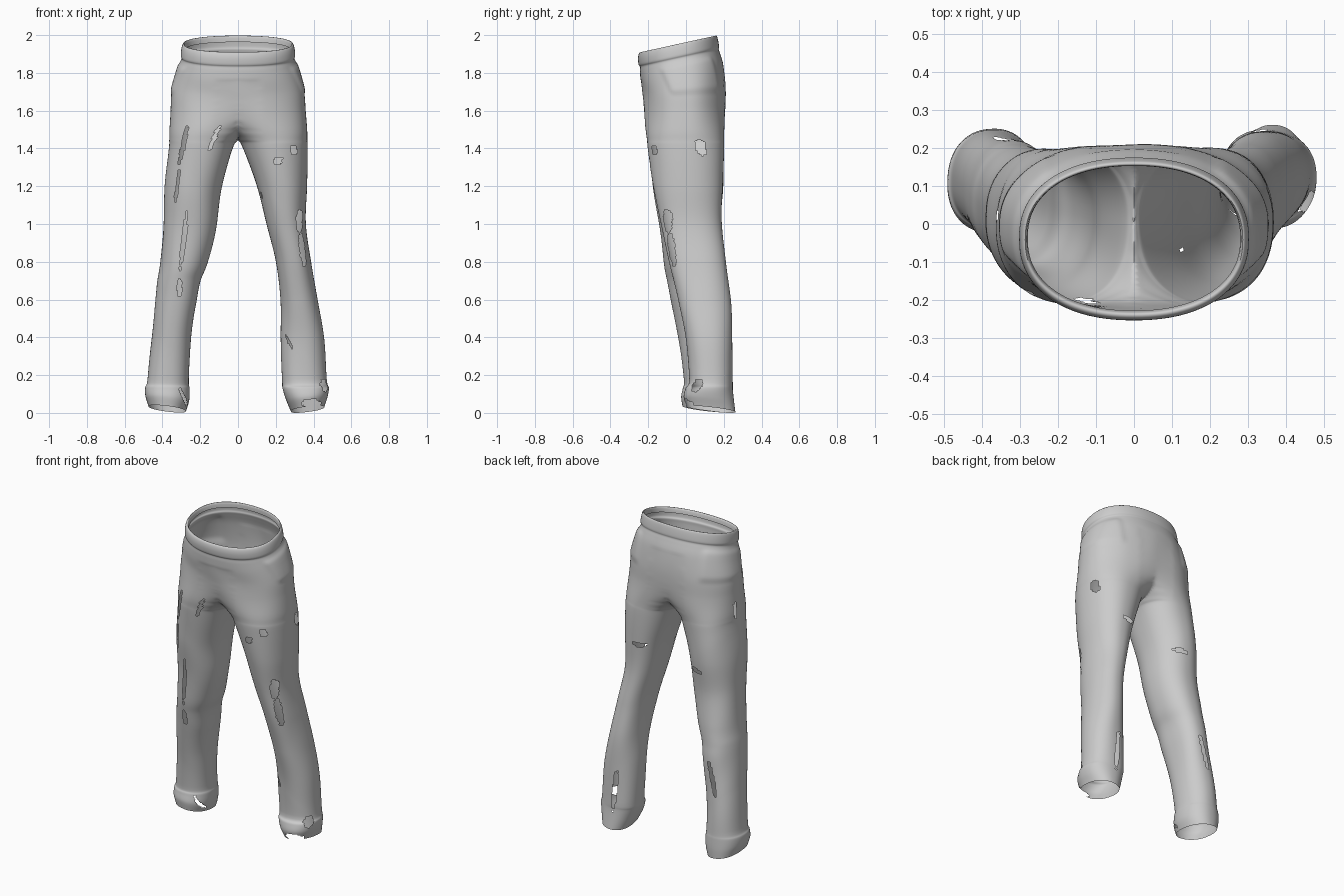
import bpy, bmesh, math
from mathutils import Vector, noise

cube = bpy.data.objects.get("Cube")
if cube:
    bpy.data.objects.remove(cube, do_unlink=True)

AROUND = 120

# Cross-sections: height, inner x, outer x, front y, back y
HIPS = [(1.40, .03, .367, -.20, .20), (1.45, 0, .366, -.205, .20),
        (1.50, -.07, .366, -.212, .202), (1.6, -.24, .36, -.222, .208),
        (1.7, -.335, .352, -.23, .212), (1.8, -.325, .325, -.24, .198),
        (1.86, -.304, .304, -.244, .18), (1.882, -.298, .298, -.244, .173),
        (1.895, -.303, .303, -.251, .175), (1.93, -.300, .300, -.254, .17),
        (1.955, -.293, .293, -.248, .163), (1.955, -.284, .284, -.235, .154),
        (1.925, -.28, .28, -.228, .153)]
LEFT = [(0, .28, .46, 0, .26), (.06, .255, .475, -.015, .255),
        (.13, .235, .48, -.005, .25), (.18, .233, .468, .015, .25),
        (.4, .23, .45, 0, .243), (.6, .225, .42, -.04, .237),
        (.8, .20, .387, -.09, .21), (1.0, .15, .357, -.13, .19),
        (1.2, .10, .365, -.17, .195)]
RIGHT = [(0, .28, .475, -.02, .25), (.06, .262, .49, -.025, .25),
         (.13, .258, .49, -.015, .245), (.18, .262, .477, -.01, .24),
         (.4, .25, .455, -.04, .23), (.6, .215, .435, -.08, .222),
         (.7, .195, .425, -.10, .21), (.8, .16, .41, -.12, .20),
         (1.0, .115, .395, -.14, .182), (1.2, .085, .385, -.175, .195)]

# Tears: facing, centre across, centre height, half width, half height, slant
RIPS = [("front", -.29, 1.42, .011, .10, .22), ("front", -.32, 1.21, .008, .09, .15),
        ("front", -.288, .92, .010, .15, .12), ("front", -.31, .67, .013, .045, 0),
        ("front", -.125, 1.46, .011, .07, .42), ("front", .21, 1.34, .024, .018, .3),
        ("front", .295, 1.39, .018, .026, 0), ("front", .325, 1.02, .016, .07, 0),
        ("front", .34, .87, .015, .09, -.1), ("front", .12, 1.13, .01, .04, 0),
        ("front", .27, .38, .006, .04, -.5), ("front", .39, .055, .05, .02, 0),
        ("front", -.29, .09, .008, .05, -.4),
        ("left", .08, 1.41, .028, .04, -.2), ("left", .06, .15, .025, .035, .4),
        ("right", .02, 1.5, .014, .05, 0),
        ("back", .2, 1.2, .045, .014, 0), ("back", -.2, 1.14, .05, .012, 1),
        ("back", .33, .26, .016, .13, -.1), ("back", -.34, .5, .014, .11, .25)]
FACING = {"front": Vector((0, -1, 0)), "back": Vector((0, 1, 0)),
          "left": Vector((1, 0, 0)), "right": Vector((-1, 0, 0))}


def ramp(a, b, v):
    t = min(1, max(0, (v - a) / (b - a)))
    return t * t * (3 - 2 * t)


def spline(rows):
    """Smooth in-between sections through the given ones."""
    for i in range(len(rows) - 1):
        a, b = rows[max(i - 1, 0)], rows[i]
        c, d = rows[i + 1], rows[min(i + 2, len(rows) - 1)]
        steps = max(3, round(abs(c[0] - b[0]) / .009))
        for s in range(steps):
            t = s / steps
            yield [q + t * (r - p) / 2 + t * t * (p - 2.5 * q + 2 * r - e / 2)
                   + t ** 3 * (1.5 * (q - r) + (e - p) / 2)
                   for p, q, r, e in zip(a, b, c, d)]
    yield rows[-1]


def power(v, e):
    return math.copysign(abs(v) ** e, v)


def half_mesh(rows, side):
    """Loft one leg up to the waist and trim it on the centre plane."""
    bm = bmesh.new()
    rings = []
    for z, x0, x1, y0, y1 in spline(rows):
        ring = []
        for i in range(AROUND):
            a = math.tau * i / AROUND
            x = (x0 + x1) / 2 + (x1 - x0) / 2 * power(math.cos(a), .9)
            y = (y0 + y1) / 2 + (y1 - y0) / 2 * power(math.sin(a), .88)
            ring.append(bm.verts.new((side * x, y, z)))
        rings.append(ring)
    for low, high in zip(rings, rings[1:]):
        for i in range(AROUND):
            j = (i + 1) % AROUND
            face = (low[i], low[j], high[j], high[i])
            bm.faces.new(face if side > 0 else face[::-1])
    bmesh.ops.bisect_plane(bm, geom=bm.verts[:] + bm.edges[:] + bm.faces[:],
                           plane_co=(0, 0, 0), plane_no=(side, 0, 0),
                           clear_inner=True, dist=1e-5)
    mesh = bpy.data.meshes.new("half")
    bm.to_mesh(mesh)
    bm.free()
    return mesh


# Join both halves along the centre seam
bm = bmesh.new()
for rows, side in ((LEFT, 1), (RIGHT, -1)):
    half = half_mesh(rows + HIPS, side)
    bm.from_mesh(half)
    bpy.data.meshes.remove(half)
seam = [v for v in bm.verts if abs(v.co.x) < 1e-4]
bmesh.ops.remove_doubles(bm, verts=seam, dist=.003)

# Relax the crotch and the front and back seams
soft = [v for v in bm.verts if abs(v.co.x) < .12 and 1.44 < v.co.z < 1.8]
for _ in range(50):
    bmesh.ops.smooth_vert(bm, verts=soft, factor=.5,
                          use_axis_x=True, use_axis_y=True, use_axis_z=False)

# Cloth folds, side pockets, tilted waist and slanted hems
bm.normal_update()
moves = []
for v in bm.verts:
    x, y, z = v.co
    fold = noise.noise(Vector((x * 5, y * 5, z * 3 + x * 3))) * .007
    pocket = (.007 * ramp(.2, .24, abs(x)) * ramp(-.13, -.10, y + (z - 1.8) * .4)
              * ramp(1.68, 1.72, z) * ramp(1.87, 1.83, z))
    moves.append(v.normal * (fold * ramp(1.87, 1.7, z) + pocket))
for v, m in zip(bm.verts, moves):
    v.co += m
    x, y, z = v.co
    v.co.z += (.22 * (y + .04) * ramp(1.6, 1.88, z)
               + (.11 * (.25 - y) + .12 * (abs(x) - .28)) * ramp(.18, 0, z))

# Ragged tears
bm.normal_update()


def torn(face):
    c, n = face.calc_center_median(), face.normal
    if c.z > 1.6:
        return False
    rough = noise.noise(c * 45) * .55
    for where, u, z, w, h, slant in RIPS:
        if n.dot(FACING[where]) < .25:
            continue
        on_end = where in ("front", "back")
        if not on_end and c.dot(FACING[where]) < .3:
            continue
        dz = c.z - z
        across = (c.x if on_end else c.y) - u - slant * dz
        if (across / w) ** 2 + (dz / h) ** 2 < 1 + rough:
            return True
    return False


bmesh.ops.delete(bm, geom=[f for f in bm.faces if torn(f)], context="FACES")
low = min(v.co.z for v in bm.verts)
for v in bm.verts:
    v.co.z -= low

mesh = bpy.data.meshes.new("trousers")
bm.to_mesh(mesh)
bm.free()
trousers = bpy.data.objects.new("trousers", mesh)
bpy.context.collection.objects.link(trousers)

# Plain grey cloth
cloth = bpy.data.materials.new("grey cloth")
cloth.use_nodes = True
grey = (.6, .6, .6, 1)
cloth.diffuse_color = grey
cloth.node_tree.nodes["Principled BSDF"].inputs["Base Color"].default_value = grey
mesh.materials.append(cloth)

bpy.context.view_layer.objects.active = trousers
trousers.select_set(True)
bpy.ops.object.shade_smooth_by_angle(angle=math.radians(50))
